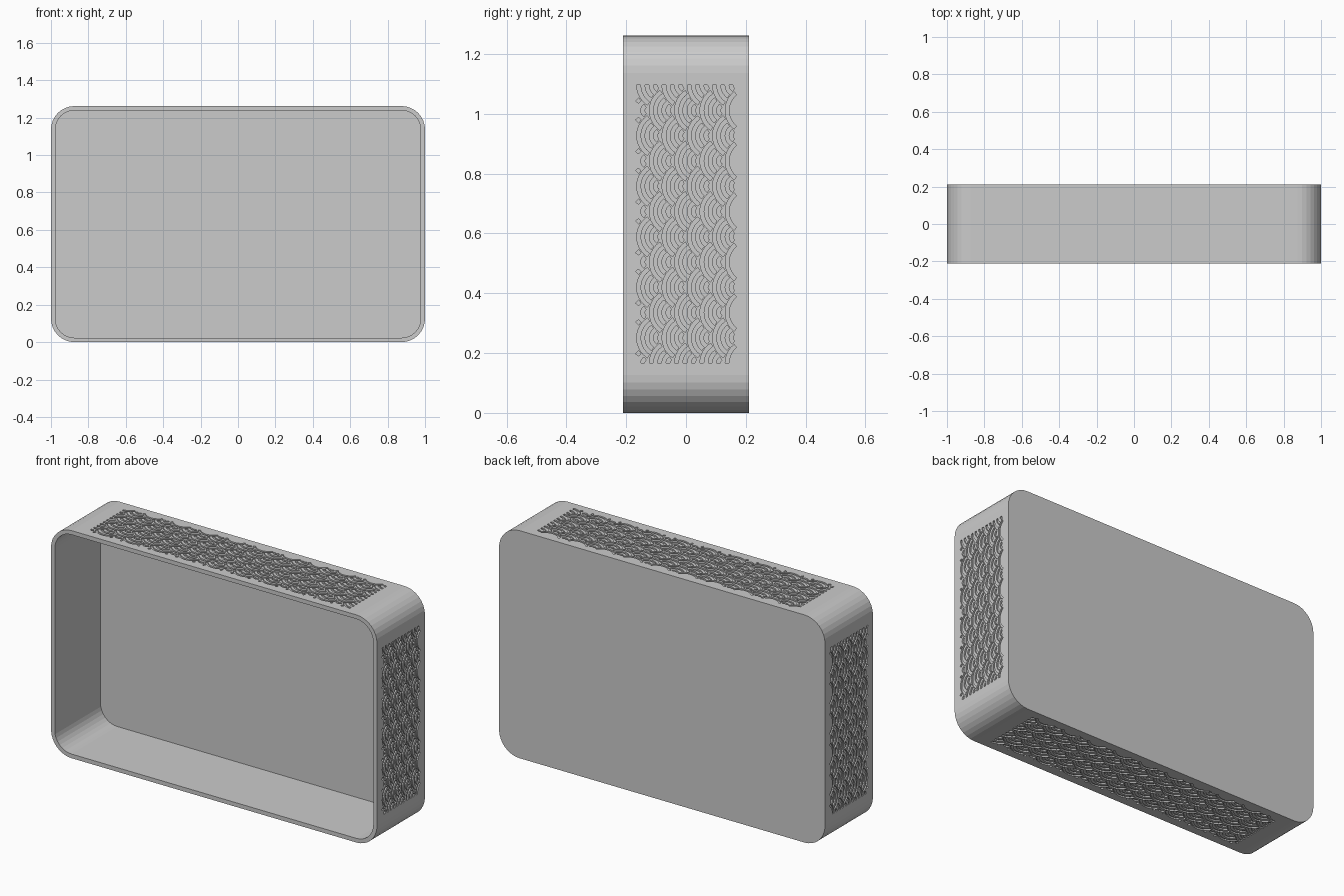
import bpy, bmesh
from math import sin, cos, radians, hypot, pi

if "Cube" in bpy.data.objects:
    bpy.data.objects.remove(bpy.data.objects["Cube"])

H, D = 1.262, 0.21          # height, half depth
WALL = 0.023
R = 0.0845                  # radius of one wave scale
V = 2 * R                   # half width of the wave panels
GROOVE = 0.007


def make_object(name, bm):
    bmesh.ops.recalc_face_normals(bm, faces=bm.faces)
    me = bpy.data.meshes.new(name)
    bm.to_mesh(me)
    bm.free()
    ob = bpy.data.objects.new(name, me)
    bpy.context.collection.objects.link(ob)
    return ob


def rounded_loop(bm, inset, y, radius, seg=8):
    hx, hz, r = 1 - inset, H / 2 - inset, radius - inset
    out = []
    for k, (sx, sz) in enumerate([(1, 1), (-1, 1), (-1, -1), (1, -1)]):
        for i in range(seg + 1):
            a = pi / 2 * (k + i / seg)
            out.append(bm.verts.new((sx * (hx - r) + r * cos(a), y,
                                     H / 2 + sz * (hz - r) + r * sin(a))))
    return out


def bridge(bm, a, b):
    n = len(a)
    for i in range(n):
        j = (i + 1) % n
        bm.faces.new((a[i], a[j], b[j], b[i]))


# Tray case: rounded shell, open at the front
bm = bmesh.new()
loops = [rounded_loop(bm, 0, D, 0.126), rounded_loop(bm, 0, -D, 0.126),
         rounded_loop(bm, WALL, -D, 0.126), rounded_loop(bm, WALL, D - 0.02, 0.126)]
for a, b in zip(loops, loops[1:]):
    bridge(bm, a, b)
bm.faces.new(loops[0])
bm.faces.new(loops[-1])
case = make_object("tray_case", bm)


def visible(u, v, cu, cv, length):
    """Inside the panel and not hidden by the overlapping scales."""
    if not (0 <= u <= length and -V <= v <= V):
        return False
    return all(hypot(u - cu - du * R, v - cv - dv * R) >= R
               for du, dv in [(0, 1), (1, .5), (-1, .5), (1, 1.5), (-1, 1.5)])


def arc_runs(cu, cv, r0, r1, length):
    """Angle ranges in which the whole band is visible."""
    runs, start = [], None
    for d in range(0, 361):
        a = radians(d)
        ok = all(visible(cu + r * sin(a), cv + r * cos(a), cu, cv, length)
                 for r in (r0, r1))
        if ok and start is None:
            start = d
        if not ok and start is not None:
            if d - 1 - start >= 4:
                runs.append((start, d - 1))
            start = None
    return runs


def groove(bm, cu, cv, r0, r1, d0, d1, place):
    n = max(1, round((d1 - d0) / 11))
    rings = []
    for i in range(n + 1):
        a = radians(d0 + (d1 - d0) * i / n)
        rings.append([bm.verts.new(place(cu + r * sin(a), cv + r * cos(a), h))
                      for r, h in [(r0, -GROOVE), (r1, -GROOVE), (r1, .01), (r0, .01)]])
    for a, b in zip(rings, rings[1:]):
        bridge(bm, a, b)
    bm.faces.new(rings[0])
    bm.faces.new(rings[-1])


def wave_panel(bm, rows, place):
    for k in range(rows + 1):
        for n in range(-1, 6):
            cu, cv = k * R, -V + (n + (0.5 if k % 2 == 0 else 0)) * R
            for f0, f1 in [(.80, .95), (.47, .62), (.14, .29)]:
                for d0, d1 in arc_runs(cu, cv, f0 * R, f1 * R, rows * R):
                    groove(bm, cu, cv, f0 * R, f1 * R, d0, d1, place)


# Wave grooves on both sides, top and bottom
z0, x0 = H / 2 - 5.5 * R, -9.5 * R
bm = bmesh.new()
wave_panel(bm, 11, lambda u, v, h: (1 + h, v, z0 + u))
wave_panel(bm, 11, lambda u, v, h: (-1 - h, v, z0 + u))
wave_panel(bm, 19, lambda u, v, h: (x0 + u, v, H + h))
wave_panel(bm, 19, lambda u, v, h: (x0 + u, v, -h))
cutter = make_object("wave_groove_cutter", bm)
cutter.hide_render = True

# Engrave the grooves into the case
mod = case.modifiers.new("engrave", 'BOOLEAN')
mod.operation = 'DIFFERENCE'
mod.solver = 'MANIFOLD'
mod.object = cutter
bpy.context.view_layer.objects.active = case
case.select_set(True)
bpy.ops.object.modifier_apply(modifier=mod.name)
bpy.data.objects.remove(cutter)
